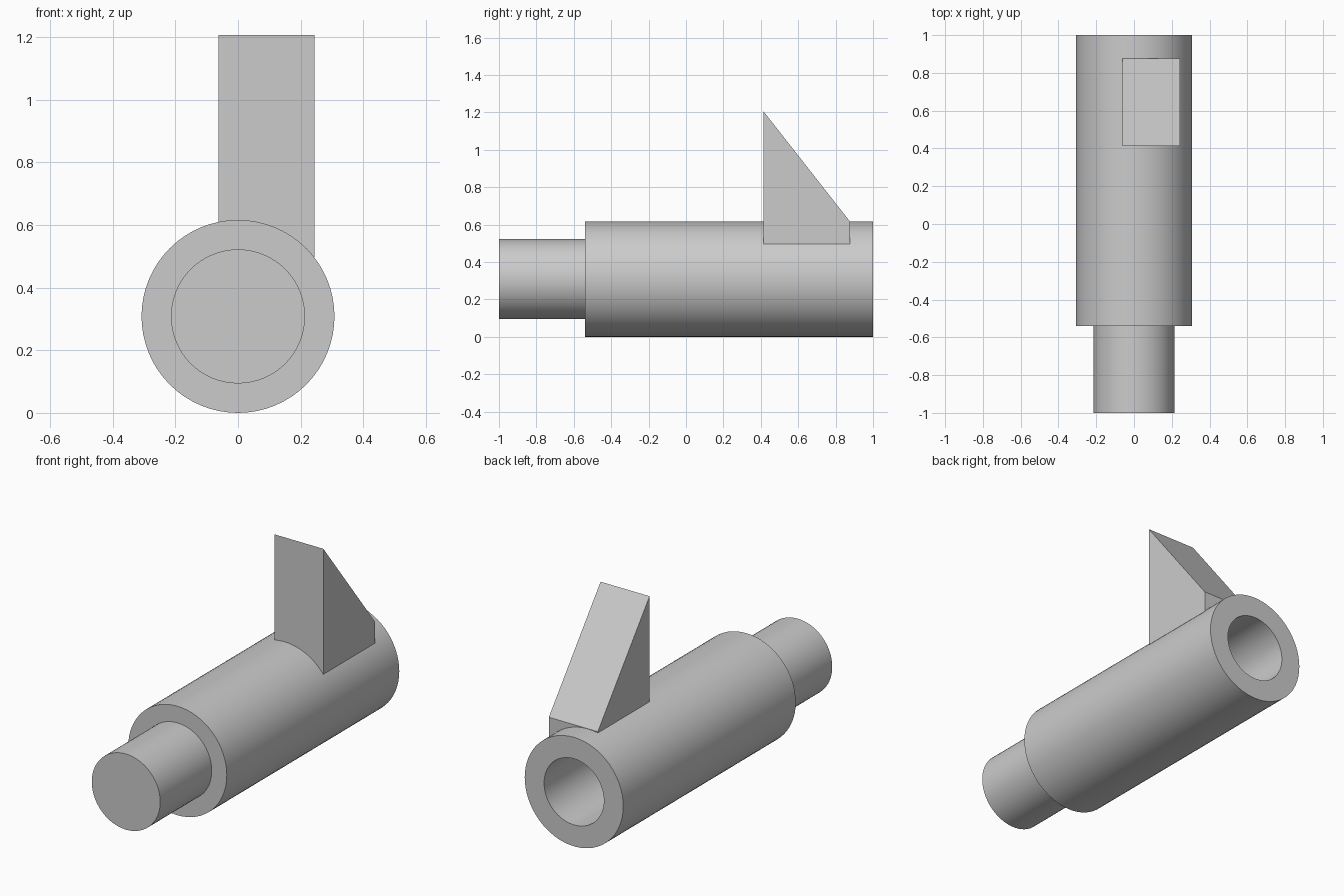
import bpy
import bmesh
from math import cos, sin, tau

cube = bpy.data.objects.get("Cube")
if cube:
    bpy.data.objects.remove(cube, do_unlink=True)

SIDES = 64
AXIS_Z = 0.308

grey = bpy.data.materials.new("plain grey")
grey.use_nodes = True
colour = (0.6, 0.6, 0.6, 1)
grey.diffuse_color = colour
grey.node_tree.nodes["Principled BSDF"].inputs["Base Color"].default_value = colour


def finish(name, bm, smooth=False):
    bmesh.ops.recalc_face_normals(bm, faces=bm.faces)
    mesh = bpy.data.meshes.new(name)
    bm.to_mesh(mesh)
    bm.free()
    mesh.materials.append(grey)
    obj = bpy.data.objects.new(name, mesh)
    bpy.context.collection.objects.link(obj)
    if smooth:
        bpy.ops.object.select_all(action="DESELECT")
        obj.select_set(True)
        bpy.context.view_layer.objects.active = obj
        bpy.ops.object.shade_smooth_by_angle(angle=0.6)
    return obj


def lathe(name, profile):
    """Turn (radius, y) points around the lengthwise axis and cap both ends."""
    bm = bmesh.new()
    angles = [tau * i / SIDES for i in range(SIDES)]
    rings = [[bm.verts.new((r * cos(a), y, AXIS_Z + r * sin(a))) for a in angles]
             for r, y in profile]
    for a, b in zip(rings, rings[1:]):
        for i in range(SIDES):
            j = (i + 1) % SIDES
            bm.faces.new((a[i], a[j], b[j], b[i]))
    bm.faces.new(rings[0])
    bm.faces.new(rings[-1])
    return finish(name, bm, smooth=True)


def extrude_x(name, outline, x0, x1):
    """Extrude a (y, z) outline sideways."""
    bm = bmesh.new()
    face = bm.faces.new([bm.verts.new((x0, y, z)) for y, z in outline])
    side = bmesh.ops.extrude_face_region(bm, geom=[face])["geom"]
    moved = [v for v in side if isinstance(v, bmesh.types.BMVert)]
    bmesh.ops.translate(bm, verts=moved, vec=(x1 - x0, 0, 0))
    return finish(name, bm)


# Solid pin, shoulder, thick barrel and blind bore at the back
lathe("barrel_with_pin", [(0.214, -1), (0.214, -0.54), (0.308, -0.54),
                          (0.308, 1), (0.187, 1), (0.187, 0.5)])

# Sloped fin on top of the barrel, set off to the left
extrude_x("sloped_fin", [(0.414, 0.497), (0.876, 0.497), (0.876, 0.617), (0.414, 1.206)],
          -0.062, 0.244)
